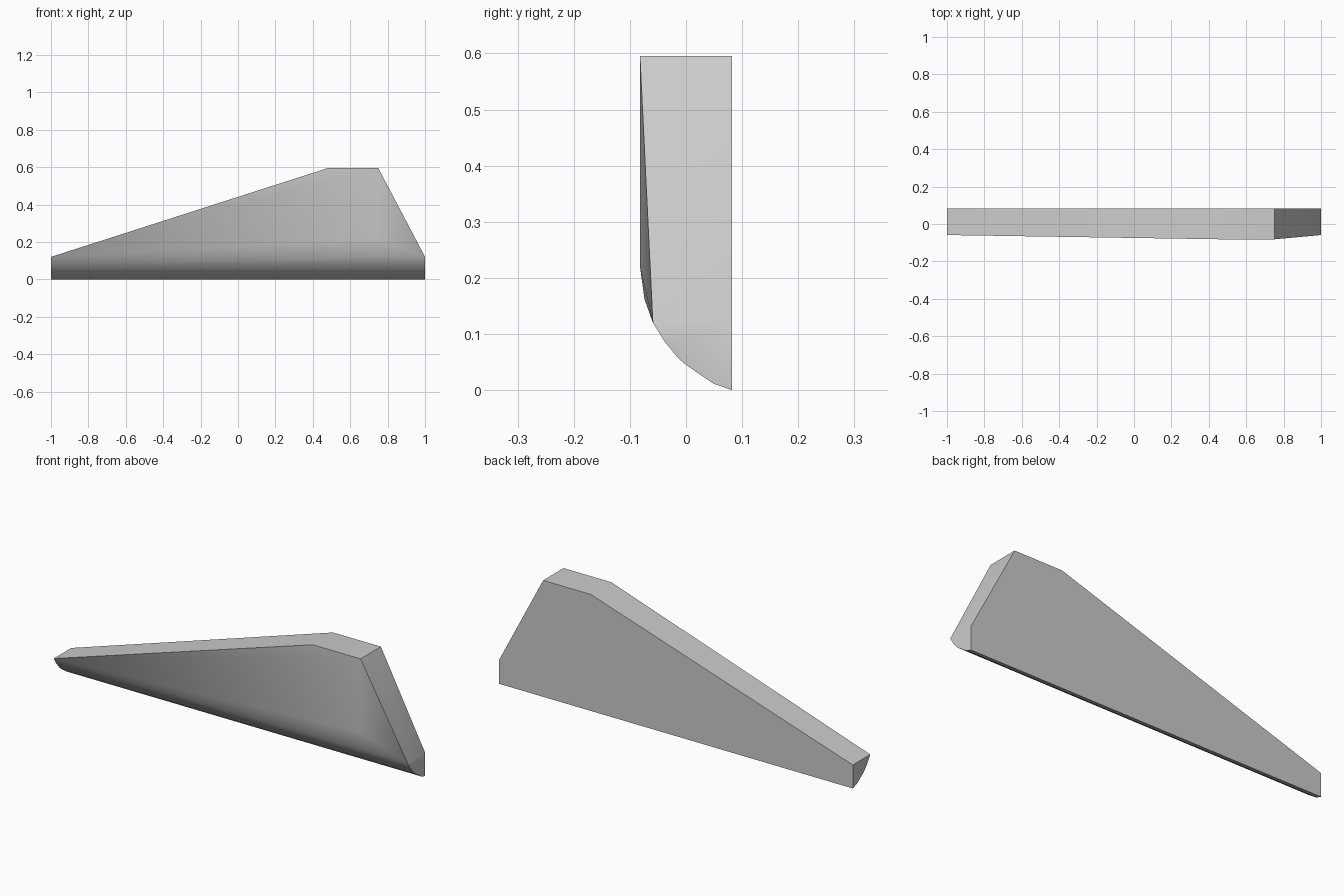
import bpy
import bmesh
import math

cube = bpy.data.objects.get("Cube")
if cube:
    bpy.data.objects.remove(cube, do_unlink=True)

grey = bpy.data.materials.new("light_grey")
grey.use_nodes = True
colour = (0.6, 0.6, 0.6, 1)
grey.diffuse_color = colour
grey.node_tree.nodes["Principled BSDF"].inputs["Base Color"].default_value = colour

BACK, FRONT, TOP = 0.082, -0.082, 0.595
PEAK, SHOULDER = 0.75, 0.48

# Rounded lower edge as (y, z), from the back corner up to the end shoulders
curve = [(BACK, 0), (0.05, 0.011), (0.036, 0.02), (0, 0.045),
         (-0.014, 0.057), (-0.037, 0.085), (-0.059, 0.12)]

bm = bmesh.new()


def vert(x, y, z):
    return bm.verts.new((x, y, z))


left = [vert(1, y, z) for y, z in curve]
right = [vert(-1, y, z) for y, z in curve]
for i in range(len(curve) - 1):
    bm.faces.new((right[i], left[i], left[i + 1], right[i + 1]))

# Bulge of the front below the peak, and the top edge
low = vert(PEAK, -0.074, 0.162)
high = vert(PEAK, FRONT, 0.22)
peak_f, peak_b = (vert(PEAK, y, TOP) for y in (FRONT, BACK))
sh_f, sh_b = (vert(SHOULDER, y, TOP) for y in (FRONT, BACK))
left_b, right_b = (vert(x, BACK, 0.12) for x in (1, -1))
a, b = right[-1], left[-1]

for face in [
    (a, b, low), (a, low, high), (b, high, low),          # rounded front
    (a, high, peak_f, sh_f), (b, peak_f, high),           # flat front
    (sh_f, peak_f, peak_b, sh_b),                         # top
    (a, sh_f, sh_b, right_b), (b, left_b, peak_b, peak_f),  # slopes
    (right[0], right_b, sh_b, peak_b, left_b, left[0]),   # back
    (*left, left_b), (*right, right_b),                   # ends
]:
    bm.faces.new(face)
bmesh.ops.recalc_face_normals(bm, faces=bm.faces)

mesh = bpy.data.meshes.new("wedge_panel")
bm.to_mesh(mesh)
bm.free()
mesh.materials.append(grey)
panel = bpy.data.objects.new("wedge_panel", mesh)
bpy.context.collection.objects.link(panel)

bpy.ops.object.select_all(action="DESELECT")
panel.select_set(True)
bpy.context.view_layer.objects.active = panel
bpy.ops.object.shade_smooth_by_angle(angle=math.radians(30))
